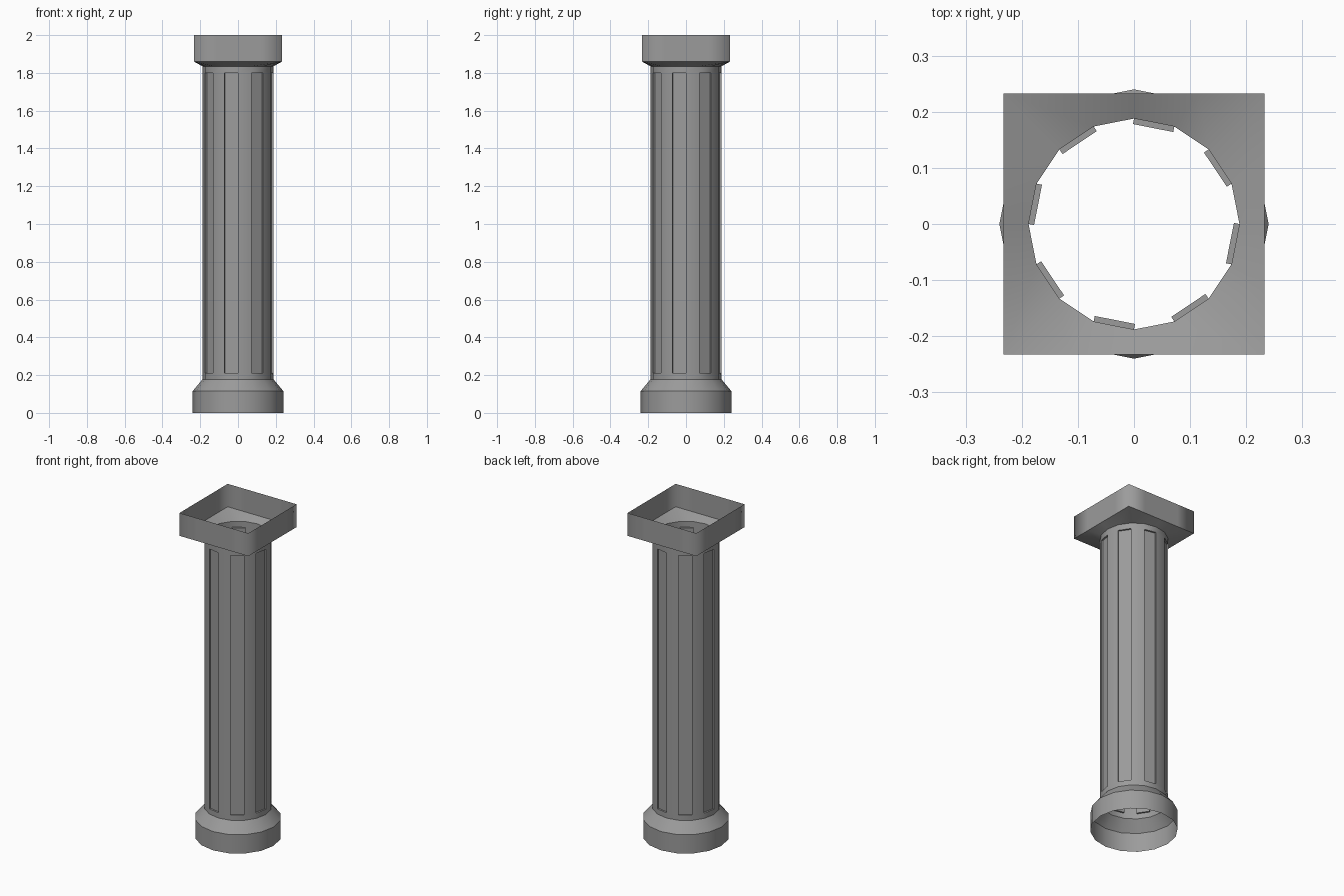
import bpy, bmesh, math
from mathutils import Vector

old = bpy.data.objects.get("Cube")
if old:
    bpy.data.objects.remove(old, do_unlink=True)

SIDES = 16
SHAFT_R, BASE_R, CAP_HALF = 0.188, 0.24, 0.233
FLUTE_DEPTH = 0.01

stone = bpy.data.materials.new("grey_stone")
stone.use_nodes = True
colour = (0.33, 0.33, 0.33, 1)
stone.diffuse_color = colour
bsdf = stone.node_tree.nodes["Principled BSDF"]
bsdf.inputs["Base Color"].default_value = colour
bsdf.inputs["Roughness"].default_value = 0.8


def round_ring(bm, radius, z):
    step = math.tau / SIDES
    return [bm.verts.new((radius * math.cos(i * step), radius * math.sin(i * step), z))
            for i in range(SIDES)]


def square_ring(bm, half, z):
    # evenly spaced points along the square, matched to the round rings
    ring = []
    for i in range(SIDES):
        side, part = divmod(i + 2, 4)
        p = Vector((half, half * (part - 2) / 2, z))
        a = side * math.pi / 2
        ring.append(bm.verts.new((p.x * math.cos(a) - p.y * math.sin(a),
                                  p.x * math.sin(a) + p.y * math.cos(a), z)))
    return ring


def bridge(bm, low, high):
    return [bm.faces.new((low[i], low[(i + 1) % SIDES], high[(i + 1) % SIDES], high[i]))
            for i in range(SIDES)]


def finish(bm, name, keep_sharp):
    bm.normal_update()
    for f in bm.faces:
        f.smooth = True
    for e in bm.edges:
        e.smooth = not (len(e.link_faces) == 2 and keep_sharp
                        and e.calc_face_angle(0) > math.radians(30))
    mesh = bpy.data.meshes.new(name)
    bm.to_mesh(mesh)
    bm.free()
    mesh.materials.append(stone)
    ob = bpy.data.objects.new(name, mesh)
    bpy.context.collection.objects.link(ob)
    return ob


# base: open drum
bm = bmesh.new()
bridge(bm, round_ring(bm, BASE_R, 0), round_ring(bm, BASE_R, 0.115))
finish(bm, "base_drum", False)

# base: sloping collar up to the shaft
bm = bmesh.new()
bridge(bm, round_ring(bm, BASE_R, 0.115), round_ring(bm, SHAFT_R, 0.178))
finish(bm, "base_collar", False)

# shaft: hollow tube, every second side sunk as a flute
bm = bmesh.new()
rings = [round_ring(bm, SHAFT_R, z) for z in (0.178, 0.21, 1.80, 1.835)]
bridge(bm, rings[0], rings[1])
sides = bridge(bm, rings[1], rings[2])
bridge(bm, rings[2], rings[3])
bm.normal_update()
for face in sides[1::2]:
    inward = face.normal * -FLUTE_DEPTH
    rim = list(face.verts)
    floor = [bm.verts.new(v.co + inward) for v in rim]
    bm.faces.remove(face)
    bm.faces.new(floor)
    for i in range(4):
        j = (i + 1) % 4
        bm.faces.new((rim[i], rim[j], floor[j], floor[i]))
finish(bm, "fluted_shaft", True)

# capital: flare from round to square
bm = bmesh.new()
bridge(bm, round_ring(bm, SHAFT_R, 1.835), square_ring(bm, CAP_HALF, 1.86))
finish(bm, "capital_flare", False)

# capital: open square block
bm = bmesh.new()
bridge(bm, square_ring(bm, CAP_HALF, 1.86), square_ring(bm, CAP_HALF, 2))
finish(bm, "capital_block", False)
